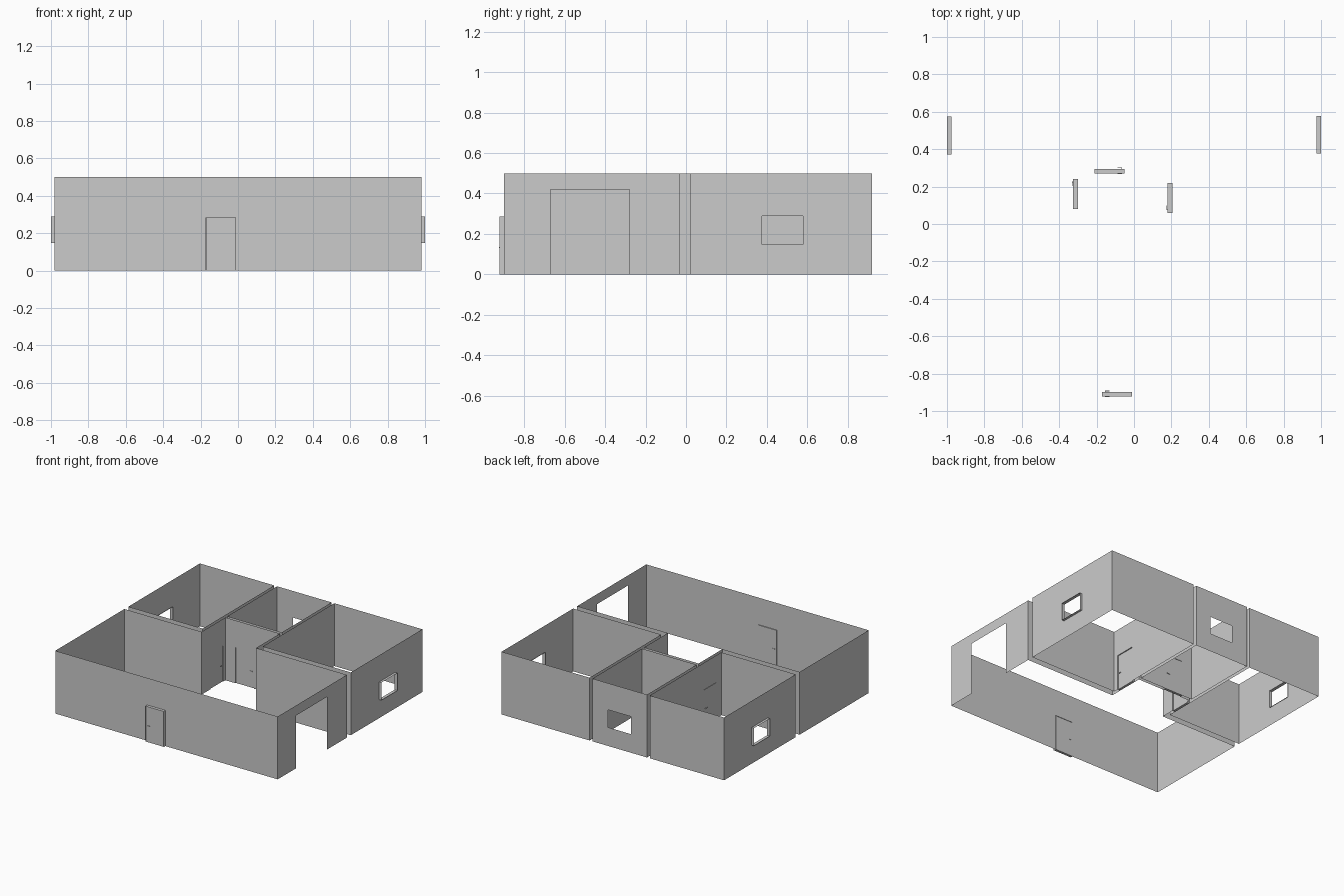
import bpy, bmesh
from math import pi
from mathutils import Matrix, Vector

if "Cube" in bpy.data.objects:
    bpy.data.objects.remove(bpy.data.objects["Cube"])

H = 0.50                       # wall height
DOOR_H, WIN_Z0, WIN_Z1 = 0.285, 0.148, 0.288


def finish(name, bm):
    bmesh.ops.remove_doubles(bm, verts=bm.verts, dist=0.0005)
    me = bpy.data.meshes.new(name)
    bm.to_mesh(me)
    bm.free()
    ob = bpy.data.objects.new(name, me)
    bpy.context.collection.objects.link(ob)
    return ob


def wall(bm, p, q, hole=None):
    """Thin wall from p to q; hole = (start, end, z0, z1) as x or y coordinates."""
    p, q = Vector(p), Vector(q)
    axis = 0 if abs(q.x - p.x) > abs(q.y - p.y) else 1

    def panel(a, b, z0, z1):
        pts = []
        for s, z in ((a, z0), (b, z0), (b, z1), (a, z1)):
            co = [p.x, p.y, z]
            co[axis] = s
            pts.append(bm.verts.new(co))
        bm.faces.new(pts)

    a, b = p[axis], q[axis]
    if not hole:
        panel(a, b, 0, H)
        return
    h0, h1 = hole[:2] if b > a else (hole[1], hole[0])
    panel(a, h0, 0, H)
    panel(h1, b, 0, H)
    panel(h0, h1, hole[3], H)
    if hole[2] > 0:
        panel(h0, h1, 0, hole[2])


def room(name, corners, holes):
    """Closed loop of walls; holes maps wall index to its opening."""
    bm = bmesh.new()
    for i, p in enumerate(corners):
        wall(bm, p, corners[(i + 1) % len(corners)], holes.get(i))
    return finish(name, bm)


def box(bm, size, loc):
    m = Matrix.Translation(loc) @ Matrix.Diagonal((*size, 1))
    bmesh.ops.create_cube(bm, size=1, matrix=m)


def sleeve(bm, profile, y0, y1, closed):
    """Extrude an x/z outline along y as a thin lining."""
    rings = [[bm.verts.new((x, y, z)) for x, z in profile] for y in (y0, y1)]
    n = len(profile)
    for i in range(n if closed else n - 1):
        j = (i + 1) % n
        bm.faces.new((rings[0][i], rings[0][j], rings[1][j], rings[1][i]))


def door(name, loc, angle, side):
    w, d = 0.08, 0.0125
    bm = bmesh.new()
    sleeve(bm, [(-w, 0), (-w, DOOR_H), (w, DOOR_H), (w, 0)], -d, d, False)
    jamb = finish(name + "_jamb", bm)
    bm = bmesh.new()
    box(bm, (0.156, 0.020, DOOR_H - 0.003), (0, 0.0025, DOOR_H / 2 - 0.001))
    leaf = finish(name + "_leaf", bm)
    # lever handles on both faces
    bm = bmesh.new()
    for s in (-1, 1):
        y = 0.0025 + s * 0.010
        box(bm, (0.004, 0.006, 0.004), (side * 0.064, y + s * 0.002, 0.132))
        box(bm, (0.024, 0.003, 0.004), (side * 0.054, y + s * 0.005, 0.132))
    handle = finish(name + "_handle", bm)
    for ob in (jamb, leaf, handle):
        ob.location = loc
        ob.rotation_euler.z = angle


# Room shells
room("living_room_walls",
     [(-.98, -.90), (.98, -.90), (.98, -.03), (.18, -.03),
      (.18, .27), (-.30, .27), (-.30, -.03), (-.98, -.03)],
     {0: (-.17, -.01, 0, DOOR_H), 1: (-.67, -.28, 0, .42),
      3: (.06, .22, 0, DOOR_H), 4: (-.21, -.05, 0, DOOR_H),
      5: (.08, .24, 0, DOOR_H)})
room("left_bedroom_walls",
     [(-.98, .02), (-.325, .02), (-.325, .92), (-.98, .92)],
     {1: (.08, .24, 0, DOOR_H), 3: (.372, .574, WIN_Z0, WIN_Z1)})
room("right_bedroom_walls",
     [(.205, .02), (.98, .02), (.98, .92), (.205, .92)],
     {1: (.376, .578, WIN_Z0, WIN_Z1), 3: (.06, .22, 0, DOOR_H)})
room("bathroom_walls",
     [(-.30, .295), (.18, .295), (.18, .92), (-.30, .92)],
     {0: (-.21, -.05, 0, DOOR_H), 2: (-.16, .044, WIN_Z0, WIN_Z1)})

# Doors
door("front_door", (-.09, -.9105, 0), 0, -1)
door("bathroom_door", (-.13, .2825, 0), 0, 1)
door("left_bedroom_door", (-.3125, .16, 0), pi / 2, 1)
door("right_bedroom_door", (.1925, .14, 0), pi / 2, -1)

# Window linings on the two side walls
for name, x, y in (("left_window_lining", -.9875, .473),
                   ("right_window_lining", .9875, .477)):
    bm = bmesh.new()
    sleeve(bm, [(-.101, WIN_Z0), (.101, WIN_Z0), (.101, WIN_Z1), (-.101, WIN_Z1)],
           -.0125, .0125, True)
    ob = finish(name, bm)
    ob.location = (x, y, 0)
    ob.rotation_euler.z = pi / 2
